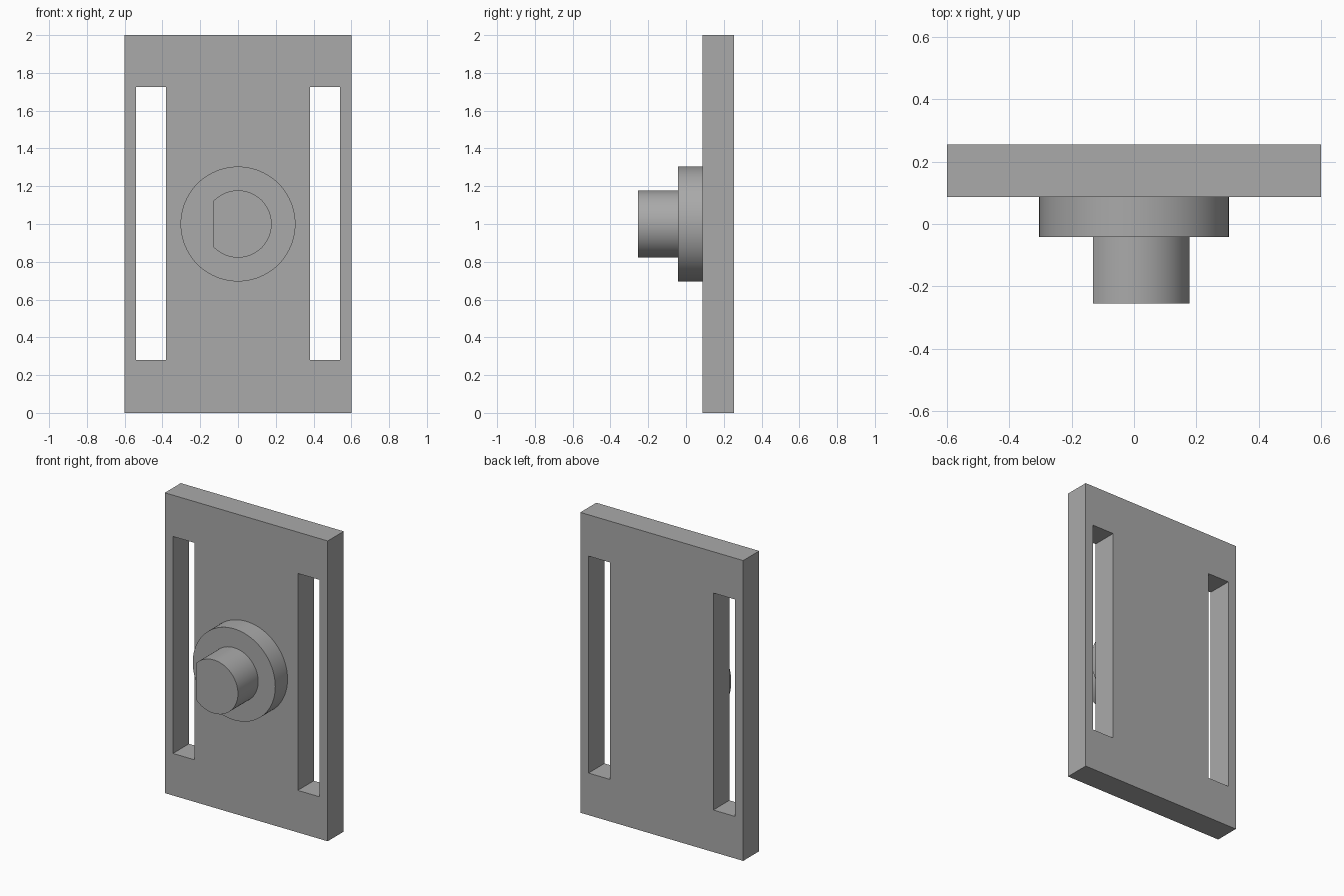
import bpy
import bmesh
import math

cube = bpy.data.objects.get("Cube")
if cube:
    bpy.data.objects.remove(cube, do_unlink=True)

grey = bpy.data.materials.new("plain grey")
grey.use_nodes = True
colour = (0.4, 0.4, 0.4, 1)
grey.diffuse_color = colour
grey.node_tree.nodes["Principled BSDF"].inputs["Base Color"].default_value = colour


def extrude_back(name, bm, depth, smooth=False):
    """Extrude flat faces in the XZ plane along +y and make an object."""
    bmesh.ops.remove_doubles(bm, verts=bm.verts, dist=1e-5)
    result = bmesh.ops.extrude_face_region(bm, geom=bm.faces[:], use_keep_orig=True)
    moved = [v for v in result["geom"] if isinstance(v, bmesh.types.BMVert)]
    bmesh.ops.translate(bm, verts=moved, vec=(0, depth, 0))
    bmesh.ops.recalc_face_normals(bm, faces=bm.faces)
    mesh = bpy.data.meshes.new(name)
    bm.to_mesh(mesh)
    bm.free()
    mesh.materials.append(grey)
    obj = bpy.data.objects.new(name, mesh)
    bpy.context.collection.objects.link(obj)
    if smooth:
        bpy.ops.object.select_all(action="DESELECT")
        obj.select_set(True)
        bpy.context.view_layer.objects.active = obj
        bpy.ops.object.shade_smooth_by_angle(angle=math.radians(30))
    return obj


def disc(name, radius, front, back, flat=None, segments=96):
    """Round boss along y, optionally with a flat cut on its right side."""
    start = math.acos(flat / radius) if flat else math.pi
    count = segments + 1 if flat else segments
    bm = bmesh.new()
    ring = []
    for i in range(count):
        a = -start + 2 * start * i / segments
        ring.append(bm.verts.new((radius * math.cos(a), front, 1 + radius * math.sin(a))))
    bm.faces.new(ring)
    return extrude_back(name, bm, back - front, smooth=True)


# Plate with two long slots
xs = [-0.6, -0.54, -0.38, 0.38, 0.54, 0.6]
zs = [0, 0.28, 1.725, 2]
plate_front, plate_back = 0.087, 0.255
bm = bmesh.new()
for i in range(len(xs) - 1):
    for j in range(len(zs) - 1):
        if j == 1 and i in (1, 3):
            continue
        corners = [(i, j), (i + 1, j), (i + 1, j + 1), (i, j + 1)]
        bm.faces.new([bm.verts.new((xs[a], plate_front, zs[b])) for a, b in corners])
extrude_back("slotted_plate", bm, plate_back - plate_front)

# Round flange and flat-sided shaft
flange_front = -0.042
disc("flange", 0.304, flange_front, plate_front)
disc("flatted_shaft", 0.178, -0.255, flange_front, flat=-0.131)
